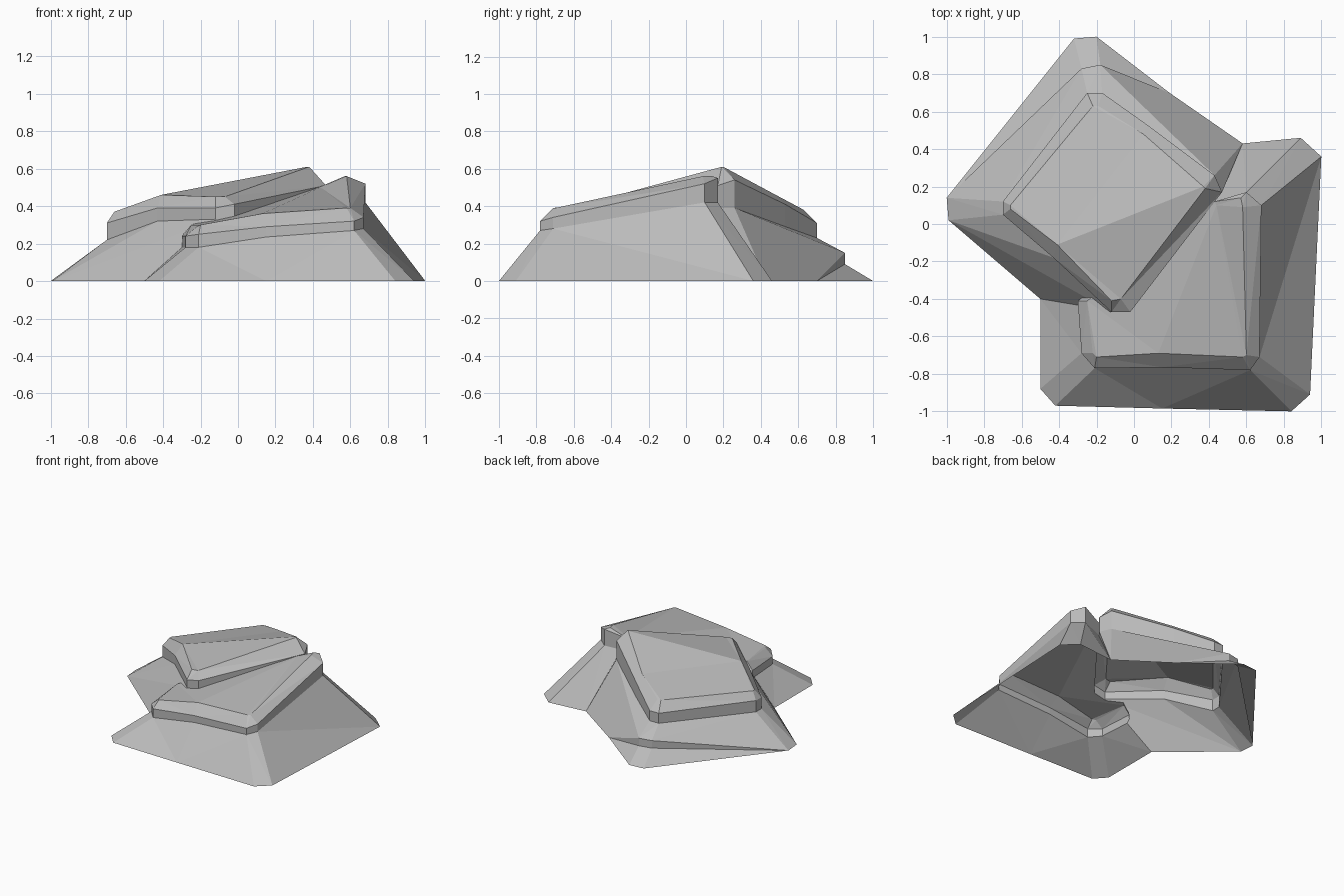
import bpy
import bmesh

default_cube = bpy.data.objects.get("Cube")
if default_cube:
    bpy.data.objects.remove(default_cube, do_unlink=True)

# One plain stone colour
stone = bpy.data.materials.new("grey_stone")
stone.use_nodes = True
stone_colour = (0.5, 0.5, 0.5, 1)
stone.diffuse_color = stone_colour
stone.node_tree.nodes["Principled BSDF"].inputs["Base Color"].default_value = stone_colour


def at_heights(outline, heights):
    """Lift a flat outline to one height per corner."""
    return [(x, y, z) for (x, y), z in zip(outline, heights)]


def finish(name, bm):
    """Turn a closed bmesh into a flat-shaded stone object."""
    bmesh.ops.remove_doubles(bm, verts=bm.verts, dist=0.001)
    bmesh.ops.triangulate(bm, faces=bm.faces)
    bmesh.ops.recalc_face_normals(bm, faces=bm.faces)
    mesh = bpy.data.meshes.new(name)
    bm.to_mesh(mesh)
    bm.free()
    mesh.materials.append(stone)
    obj = bpy.data.objects.new(name, mesh)
    bpy.context.collection.objects.link(obj)
    return obj


def loft(name, rings):
    """Skin a stack of matching rings and cap both ends."""
    bm = bmesh.new()
    loops = [[bm.verts.new(point) for point in ring] for ring in rings]
    for low, high in zip(loops, loops[1:]):
        for i in range(len(low)):
            j = (i + 1) % len(low)
            bm.faces.new((low[i], low[j], high[j], high[i]))
    bm.faces.new(loops[0][::-1])
    bm.faces.new(loops[-1])
    return finish(name, bm)


def hull(name, points):
    """Wrap points in a convex boulder."""
    bm = bmesh.new()
    verts = [bm.verts.new(point) for point in points]
    result = bmesh.ops.convex_hull(bm, input=verts)
    loose = set(result["geom_interior"] + result["geom_unused"])
    bmesh.ops.delete(bm, geom=[v for v in loose if isinstance(v, bmesh.types.BMVert)],
                     context="VERTS")
    return finish(name, bm)


# Front block: sloping skirt, upright lip, bevelled top rising to the back
front_base = [(-.5, -.88), (-.42, -.97), (.15, -.985), (.84, -1), (.94, -.91),
              (1, .36), (.89, .46), (.58, .43), (-.5, -.4)]
front_lip = [(-.28, -.69), (-.21, -.77), (.15, -.765), (.62, -.78), (.67, -.71),
             (.68, .1), (.6, .17), (.43, .12), (-.3, -.41)]
front_crown = [(-.22, -.69), (-.2, -.71), (.13, -.69), (.58, -.71), (.6, -.7),
               (.58, .09), (.57, .14), (.44, .1), (-.25, -.41)]
front_block = loft("front_block", [
    at_heights(front_base, [0] * len(front_base)),
    at_heights(front_lip, [.18, .18, .235, .27, .28, .42, .42, .4, .18]),
    at_heights(front_lip, [.24, .25, .29, .32, .34, .52, .55, .5, .24]),
    at_heights(front_crown, [.29, .3, .36, .39, .39, .56, .56, .5, .3]),
])

# Rear slab: tilted plate with a bevelled rim, turned against the front block
slab_rim = [(-.7, .12), (-.7, .05), (-.43, -.18), (-.12, -.47), (-.02, -.47),
            (.47, .17), (.43, .26), (.07, .53), (-.17, .7), (-.25, .7)]
slab_crown = [(-.66, .1), (-.66, .08), (-.41, -.11), (-.12, -.41), (-.07, -.4),
              (.38, .19), (.37, .2), (.05, .48), (-.19, .63), (-.22, .63)]
slab_foot = at_heights(slab_rim, [.22, .22, .32, .33, .33, .39, .39, .28, .23, .23])
rear_slab = loft("rear_slab", [
    slab_foot,
    at_heights(slab_rim, [.31, .31, .39, .39, .41, .51, .54, .41, .31, .31]),
    at_heights(slab_crown, [.37, .37, .46, .45, .45, .61, .61, .46, .38, .38]),
])

# Rear pedestal: wide skirt below the slab
skirt = [(-1, .14), (-.99, .02), (-.5, -.4), (-.02, -.45), (.58, .43), (.19, .7)]
step = [(-.28, .83), (-.18, .85)]
rear_pedestal = hull("rear_pedestal", at_heights(skirt, [0] * len(skirt))
                     + [(x, y, z) for x, y in step for z in (0, .15)] + slab_foot)

# Back ledge: low wedge with a small step under the pedestal
ledge_foot = [(-1, .14), (-.32, .99), (-.2, 1), (.19, .7)]
back_ledge = hull("back_ledge", at_heights(ledge_foot, [0] * len(ledge_foot))
                  + at_heights(step, [.09, .09]) + [(-.2, .6, .09)])

# Fuse everything into a single outer shell
for part in (rear_pedestal, rear_slab, back_ledge):
    union = front_block.modifiers.new("join_" + part.name, "BOOLEAN")
    union.operation = "UNION"
    union.solver = "EXACT"
    union.object = part
bpy.context.view_layer.update()
fused = front_block.evaluated_get(bpy.context.evaluated_depsgraph_get())
shell = bmesh.new()
shell.from_mesh(fused.to_mesh())
fused.to_mesh_clear()

# Leave the underside open
floor = [f for f in shell.faces if all(v.co.z < 0.002 for v in f.verts)]
bmesh.ops.delete(shell, geom=floor, context="FACES")
front_block.modifiers.clear()
shell.to_mesh(front_block.data)
shell.free()
front_block.name = "rock_formation"
for part in (rear_pedestal, rear_slab, back_ledge):
    bpy.data.objects.remove(part, do_unlink=True)
